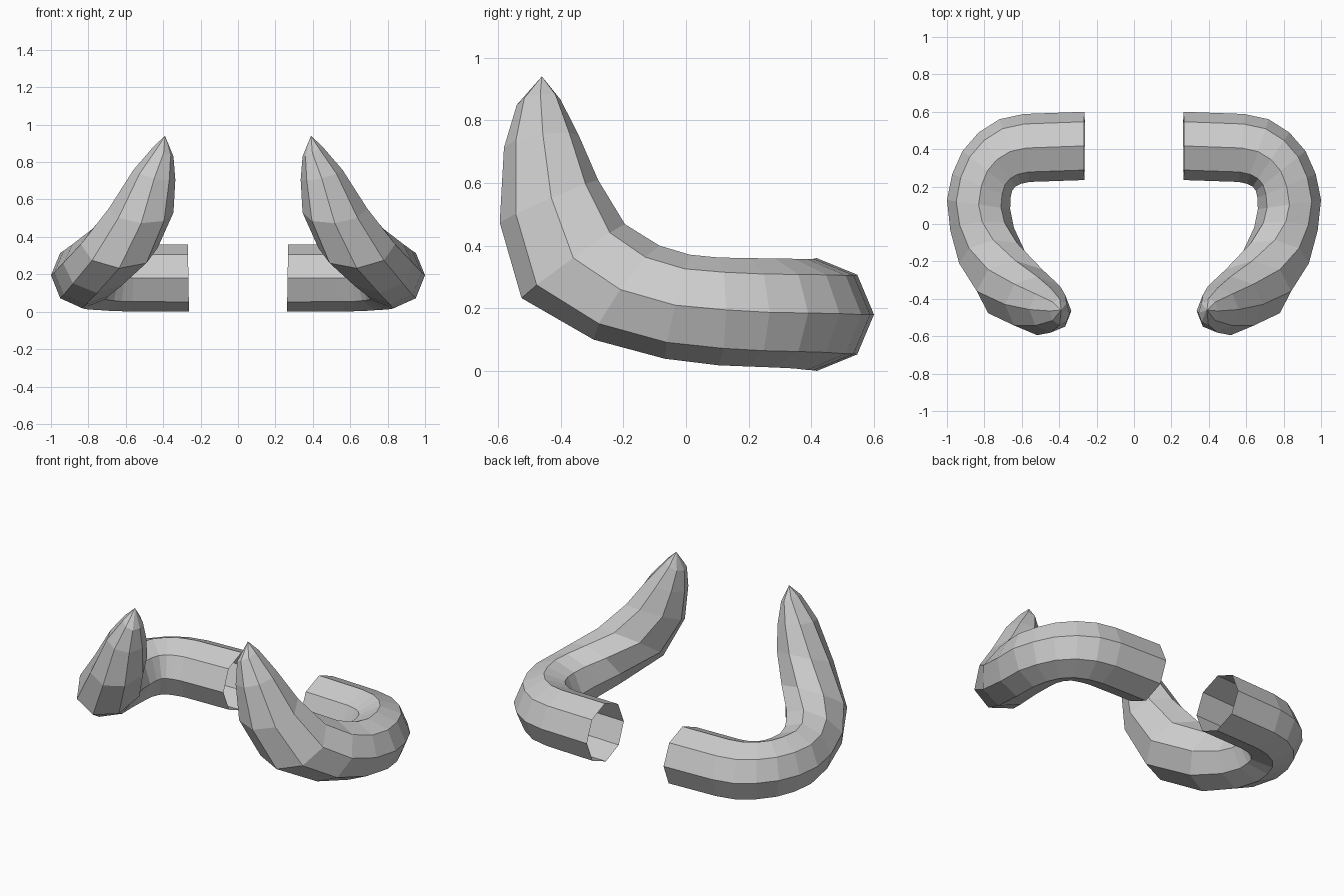
import bpy, bmesh, math
from mathutils import Vector

SIDES = 8

# Horn rings: outer point, inner point, half-height vector (inner side to tip)
RINGS = [
    ((0.265, 0.600, 0.18), (0.265, 0.235, 0.18), (0.003, 0, 0.180)),
    ((0.590, 0.588, 0.18), (0.560, 0.225, 0.18), (0, 0, 0.178)),
    ((0.720, 0.560, 0.18), (0.605, 0.215, 0.18), (0, 0, 0.177)),
    ((0.830, 0.490, 0.183), (0.635, 0.200, 0.183), (0, 0, 0.175)),
    ((0.917, 0.390, 0.185), (0.652, 0.177, 0.185), (0, 0, 0.174)),
    ((0.972, 0.267, 0.187), (0.660, 0.140, 0.187), (0, 0, 0.173)),
    ((1.000, 0.128, 0.195), (0.662, 0.080, 0.185), (0, 0, 0.172)),
    ((0.982, -0.035, 0.21), (0.642, -0.020, 0.20), (0, 0.040, 0.166)),
    ((0.935, -0.210, 0.26), (0.572, -0.170, 0.24), (0, 0.105, 0.150)),
    ((0.840, -0.360, 0.361), (0.430, -0.360, 0.34), (0, 0.165, 0.118)),
    ((0.690, -0.430, 0.553), (0.345, -0.445, 0.53), (0, 0.157, 0.068)),
    ((0.560, -0.457, 0.757), (0.335, -0.465, 0.705), (0, 0.120, 0.018)),
    ((0.450, -0.465, 0.885), (0.345, -0.475, 0.83), (0, 0.070, 0.008)),
]
TIP = (0.39, -0.46, 0.94)

grey = bpy.data.materials.new("horn grey")
grey.diffuse_color = (0.6, 0.6, 0.6, 1)


def build_horn(name, side):
    bm = bmesh.new()
    loops = []
    for outer, inner, half in RINGS:
        o, i, v = Vector(outer), Vector(inner), Vector(half)
        c, u = (o + i) / 2, (o - i) / 2
        ring = []
        for k in range(SIDES):
            a = math.tau * k / SIDES
            p = c + u * math.cos(a) + v * math.sin(a)
            ring.append(bm.verts.new((p.x * side, p.y, p.z)))
        loops.append(ring)
    # Tube walls, open at the root
    for a, b in zip(loops, loops[1:]):
        for k in range(SIDES):
            n = (k + 1) % SIDES
            bm.faces.new((a[k], a[n], b[n], b[k]))
    # Pointed tip
    tip = bm.verts.new((TIP[0] * side, TIP[1], TIP[2]))
    for k in range(SIDES):
        bm.faces.new((loops[-1][k], loops[-1][(k + 1) % SIDES], tip))
    if side < 0:
        bmesh.ops.reverse_faces(bm, faces=bm.faces[:])
    mesh = bpy.data.meshes.new(name)
    bm.to_mesh(mesh)
    bm.free()
    mesh.materials.append(grey)
    bpy.context.collection.objects.link(bpy.data.objects.new(name, mesh))


build_horn("right_horn", 1)
build_horn("left_horn", -1)
